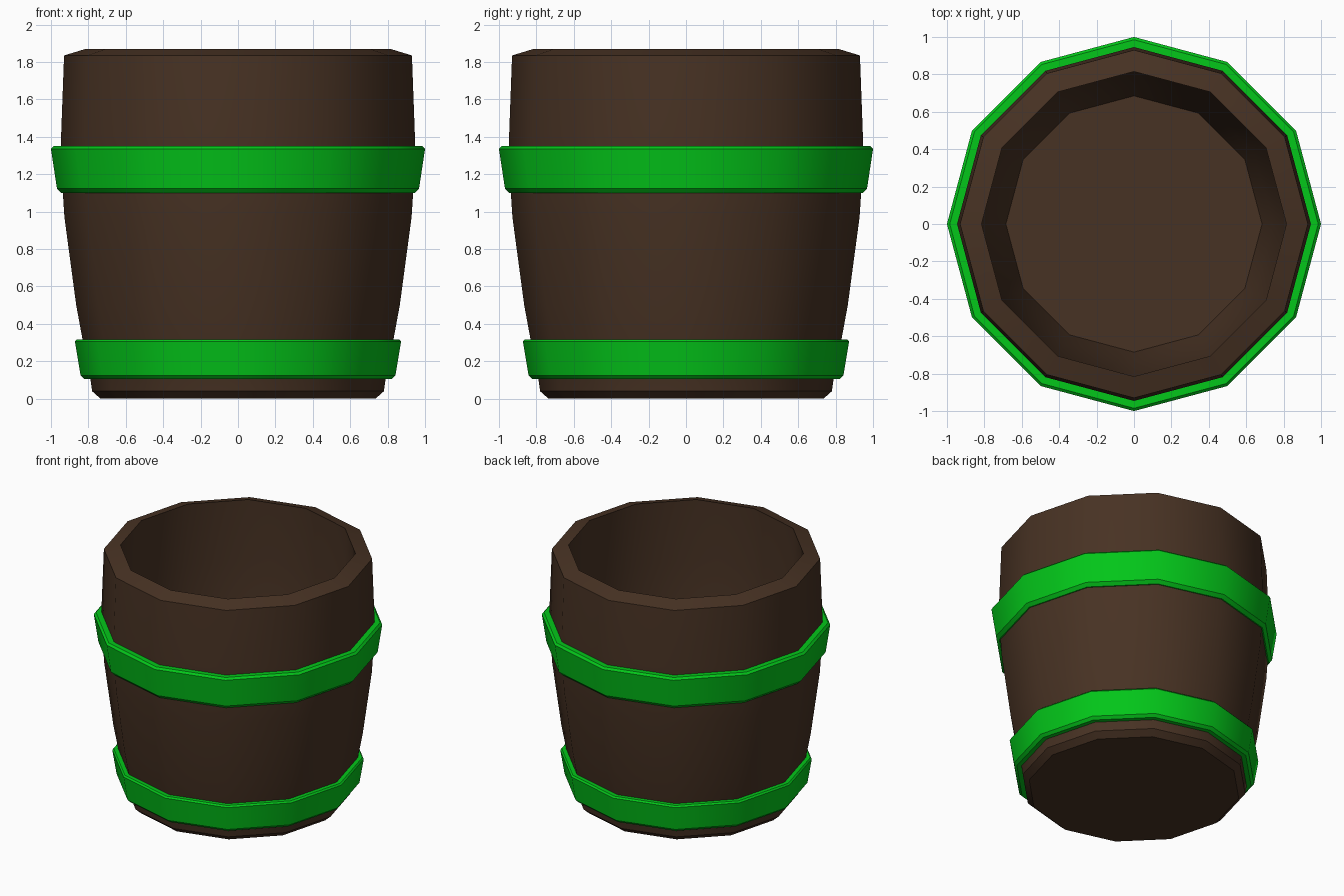
import bpy, bmesh, math

if "Cube" in bpy.data.objects:
    bpy.data.objects.remove(bpy.data.objects["Cube"])

SIDES = 12


def material(name, color):
    m = bpy.data.materials.new(name)
    m.diffuse_color = color
    m.use_nodes = True
    m.node_tree.nodes["Principled BSDF"].inputs["Base Color"].default_value = m.diffuse_color
    return m


def lathe(name, profile, mat, closed_loop):
    """Revolve (radius, z) points; close as a ring or cap both ends."""
    bm = bmesh.new()
    rings = [[bm.verts.new((r * math.cos(2 * math.pi * i / SIDES),
                            r * math.sin(2 * math.pi * i / SIDES), z))
              for i in range(SIDES)] for r, z in profile]
    pairs = list(zip(rings, rings[1:]))
    if closed_loop:
        pairs.append((rings[-1], rings[0]))
    else:
        bm.faces.new(rings[0])
        bm.faces.new(rings[-1])
    for a, b in pairs:
        for i in range(SIDES):
            j = (i + 1) % SIDES
            bm.faces.new((a[i], a[j], b[j], b[i]))
    bmesh.ops.recalc_face_normals(bm, faces=bm.faces)
    me = bpy.data.meshes.new(name)
    bm.to_mesh(me)
    bm.free()
    me.materials.append(mat)
    ob = bpy.data.objects.new(name, me)
    bpy.context.collection.objects.link(ob)
    bpy.ops.object.select_all(action='DESELECT')
    ob.select_set(True)
    bpy.context.view_layer.objects.active = ob
    bpy.ops.object.shade_smooth_by_angle(angle=math.radians(31))
    return ob


wood = material("dark_wood", (0.064, 0.032, 0.017, 1))
green = material("green_metal", (0.001, 0.57, 0.01, 1))

# Barrel: outer wall from the base up, over the sloped rim, down to the floor
lathe("barrel_body", [
    (0.735, 0.0), (0.78, 0.04), (0.79, 0.11), (0.83, 0.31), (0.865, 0.5),
    (0.928, 0.97), (0.943, 1.2), (0.946, 1.4), (0.93, 1.835),
    (0.815, 1.87), (0.83, 1.4), (0.81, 0.97), (0.745, 0.5), (0.685, 0.24),
], wood, False)

# Hoops: flared rings with bevelled edges, seated against the wall
lathe("upper_hoop", [
    (0.925, 1.1), (0.945, 1.1), (0.968, 1.124), (1.0, 1.335),
    (0.985, 1.35), (0.945, 1.35),
], green, True)
lathe("lower_hoop", [
    (0.78, 0.105), (0.822, 0.105), (0.842, 0.125), (0.872, 0.305),
    (0.862, 0.317), (0.82, 0.317),
], green, True)
